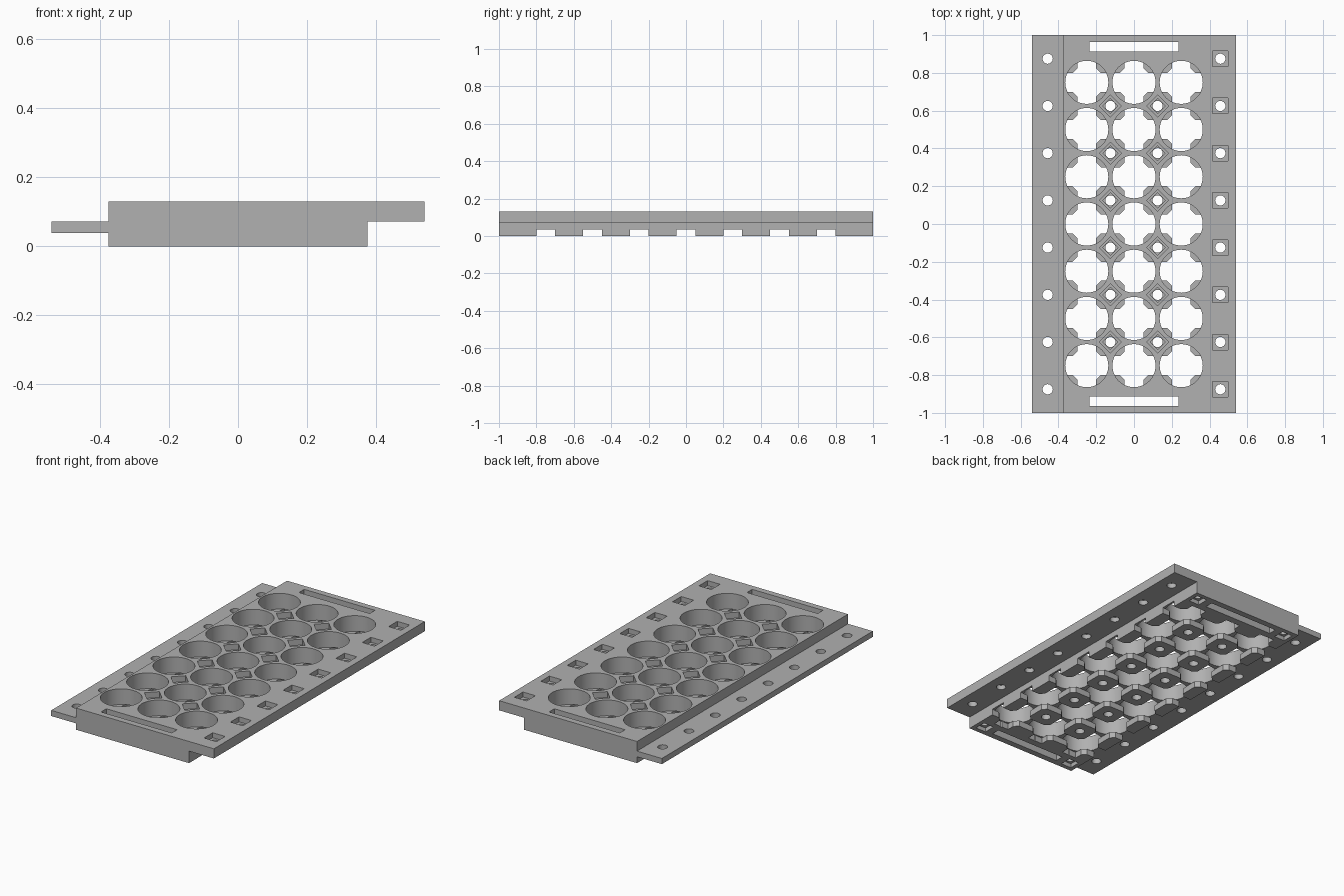
import bpy, bmesh, math
from mathutils import Matrix

if "Cube" in bpy.data.objects:
    bpy.data.objects.remove(bpy.data.objects["Cube"], do_unlink=True)

grey = bpy.data.materials.new("matte grey")
grey.use_nodes = True
colour = (0.44, 0.44, 0.44, 1)
grey.diffuse_color = colour
grey.node_tree.nodes["Principled BSDF"].inputs["Base Color"].default_value = colour


def make_object(name, bm):
    bmesh.ops.recalc_face_normals(bm, faces=bm.faces)
    mesh = bpy.data.meshes.new(name)
    bm.to_mesh(mesh)
    bm.free()
    mesh.materials.append(grey)
    obj = bpy.data.objects.new(name, mesh)
    bpy.context.collection.objects.link(obj)
    return obj


def add_box(bm, x, y, width, depth, z0, z1):
    matrix = Matrix.Translation((x, y, (z0 + z1) / 2)) @ Matrix.Diagonal((width, depth, z1 - z0, 1))
    bmesh.ops.create_cube(bm, size=1, matrix=matrix)


def add_prism(bm, x, y, radius, z0, z1, sides=48, turn=0.0):
    matrix = Matrix.Translation((x, y, (z0 + z1) / 2)) @ Matrix.Rotation(turn, 4, "Z")
    bmesh.ops.create_cone(bm, cap_ends=True, segments=sides, radius1=radius, radius2=radius,
                          depth=z1 - z0, matrix=matrix)


def cut(target, name, add, items):
    """Cut one family of shapes out of the target, then drop the cutter."""
    bm = bmesh.new()
    for item in items:
        add(bm, *item)
    cutter = make_object(name, bm)
    cutter.hide_render = True
    mod = target.modifiers.new(name, "BOOLEAN")
    mod.operation = "DIFFERENCE"
    mod.solver = "EXACT"
    mod.object = cutter
    bpy.context.view_layer.objects.active = target
    bpy.ops.object.modifier_apply(modifier=name)
    bpy.data.objects.remove(cutter, do_unlink=True)


PITCH, TOP, LIP, LOW, HIGH = 0.25, 0.13, 0.036, -0.1, 0.2
columns = [PITCH * i for i in (-1, 0, 1)]
rows = [PITCH * i for i in range(-3, 4)]
cells = [(x, y) for x in columns for y in rows]
bolts = [(x, PITCH * (i - 2.5)) for x in (-0.125, 0.125) for i in range(6)]
side_rows = [PITCH * (i - 3.5) for i in range(8)]
sides = (-1, 1)

# Tray with its two stepped, overlapping side flanges
profile = [(-0.375, 0), (0.375, 0), (0.375, 0.072), (0.54, 0.072), (0.54, TOP),
           (-0.375, TOP), (-0.375, 0.072), (-0.54, 0.072), (-0.54, 0.038), (-0.375, 0.038)]
bm = bmesh.new()
face = bm.faces.new([bm.verts.new((x, -1, z)) for x, z in profile])
swept = bmesh.ops.extrude_face_region(bm, geom=[face])["geom"]
bmesh.ops.translate(bm, vec=(0, 2, 0), verts=[v for v in swept if isinstance(v, bmesh.types.BMVert)])
tray = make_object("cell_holder_tray", bm)

# Round cell sockets, stopping above the retaining lips
cut(tray, "sockets", add_prism, [(x, y, 0.114, LIP - 0.0005, HIGH) for x, y in cells])

# Crossing strip channels underneath, leaving chamfered posts
cut(tray, "cross_channels", add_box, [(0, y, 1.0, 0.1, LOW, LIP) for y in rows])
cut(tray, "long_channels", add_box, [(x, 0, 0.1, 1.74, LOW, LIP + 0.0002) for x in columns])
cut(tray, "post_chamfers", add_prism, [(x, y, 0.1245, LOW, LIP + 0.0004, 4) for x, y in cells])

# Square nut pockets: diamonds between the cells, upright on the right flange
pockets = [(x, y, 0.058, 0.095, HIGH, 4) for x, y in bolts]
pockets += [(0.457, y, 0.058, 0.1, HIGH, 4, math.pi / 4) for y in side_rows]
cut(tray, "nut_pockets", add_prism, pockets)
cut(tray, "nut_steps", add_prism, [(x, y, 0.04, 0.07, HIGH, 4) for x, y in bolts])

# Bolt holes through posts and flanges
holes = bolts + [(s * 0.457, y) for s in sides for y in side_rows]
cut(tray, "bolt_holes", add_prism, [(x, y, 0.027, LOW, HIGH, 24) for x, y in holes])

# Long slots at both ends
cut(tray, "end_slots", add_box, [(0, s * 0.938, 0.47, 0.05, LOW, HIGH) for s in sides])

# Blind corner pockets underneath
corners = [(sx * 0.315, sy * 0.938) for sx in sides for sy in sides]
cut(tray, "corner_pockets", add_box, [(x, y, 0.07, 0.07, LOW, 0.025) for x, y in corners])
cut(tray, "corner_holes", add_prism, [(x, y, 0.022, LOW, 0.07, 24) for x, y in corners])

# Smooth round walls, crisp edges
bpy.ops.object.select_all(action="DESELECT")
tray.select_set(True)
bpy.context.view_layer.objects.active = tray
bpy.ops.object.shade_smooth_by_angle(angle=math.radians(30))
